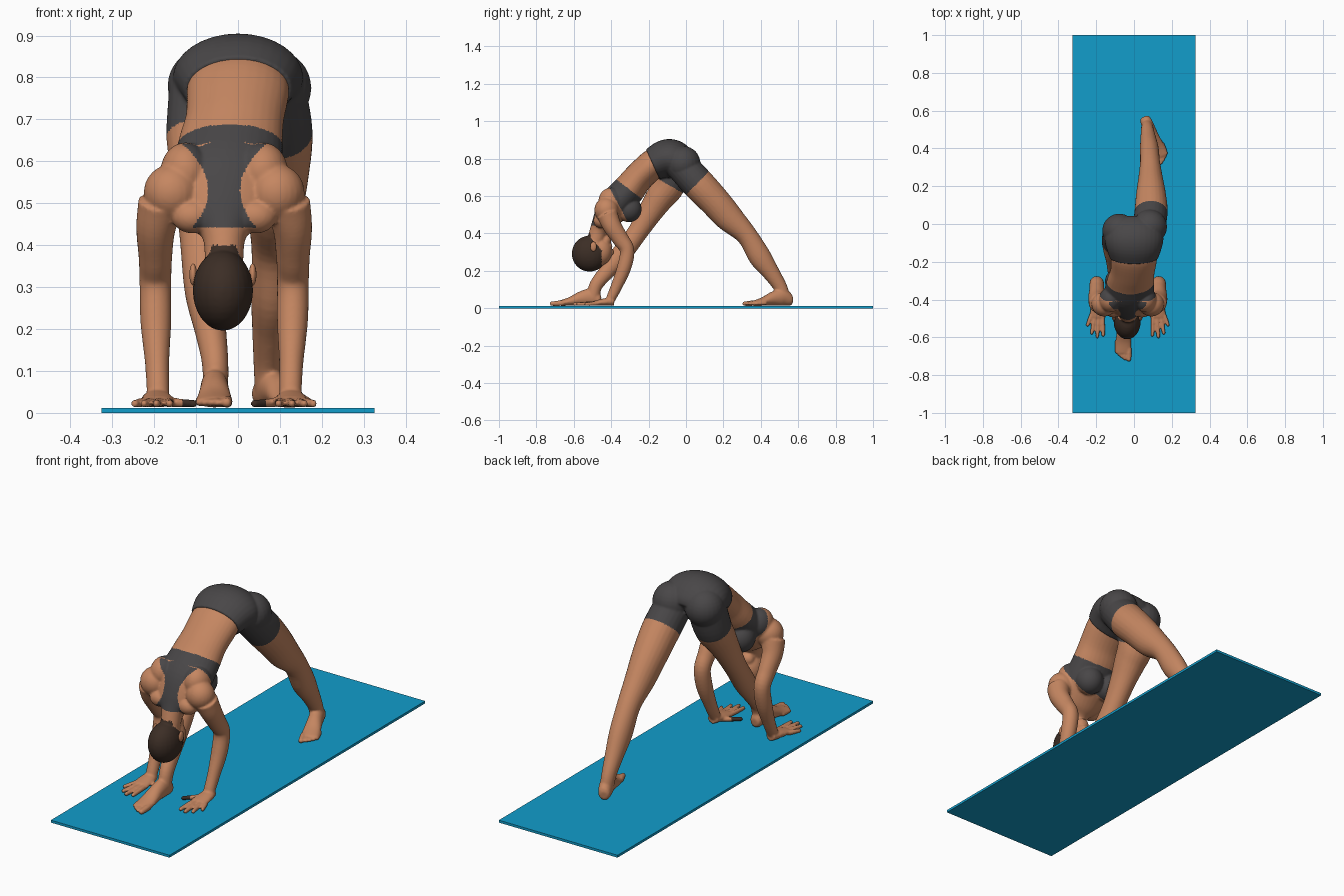
import bpy, bmesh, math
from mathutils import Vector, Matrix

if "Cube" in bpy.data.objects:
    bpy.data.objects.remove(bpy.data.objects["Cube"])

CX = -0.033  # centre line of chest and head


def material(name, rgb):
    m = bpy.data.materials.new(name)
    m.diffuse_color = (*rgb, 1)
    m.use_nodes = True
    m.node_tree.nodes["Principled BSDF"].inputs["Base Color"].default_value = m.diffuse_color
    return m


SKIN = material("skin", (0.56, 0.24, 0.12))
CLOTH = material("charcoal cloth", (0.066, 0.062, 0.064))
HAIR = material("dark brown hair", (0.045, 0.027, 0.019))
BLUE = material("blue mat", (0.006, 0.34, 0.6))


def loft(bm, keys, steps=5, seg=24):
    """Closed tube through (x, y, z, half width, half depth) sections, splined."""
    k = [Vector(p) for p in keys]
    k = [2 * k[0] - k[1]] + k + [2 * k[-1] - k[-2]]
    pts = []
    for i in range(1, len(k) - 2):
        a, b, c, d = k[i - 1:i + 3]
        for j in range(steps):
            t = j / steps
            pts.append(0.5 * (2 * b + (c - a) * t + (2 * a - 5 * b + 4 * c - d) * t * t
                              + (3 * b - a - 3 * c + d) * t ** 3))
    pts.append(k[-2])
    rings = []
    for i, p in enumerate(pts):
        q, r = pts[min(i + 1, len(pts) - 1)], pts[max(i - 1, 0)]
        tan = Vector(q[:3]) - Vector(r[:3])
        tan.normalize()
        side = Vector((1, 0, 0))
        side = (side - tan * side.dot(tan)).normalized()
        up = tan.cross(side)
        rings.append([bm.verts.new(Vector(p[:3]) + side * p[3] * math.cos(w) + up * p[4] * math.sin(w))
                      for w in (2 * math.pi * n / seg for n in range(seg))])
    for r0, r1 in zip(rings, rings[1:]):
        for n in range(seg):
            m = (n + 1) % seg
            bm.faces.new((r0[n], r0[m], r1[m], r1[n]))
    bm.faces.new(rings[0][::-1])
    bm.faces.new(rings[-1])


def ball(bm, c, r):
    r = r if isinstance(r, tuple) else (r, r, r)
    bmesh.ops.create_uvsphere(bm, u_segments=24, v_segments=16, radius=1,
                              matrix=Matrix.Translation(c) @ Matrix.Diagonal((*r, 1)))


def digit(bm, a, b, r):
    """Rounded finger or toe from a to b."""
    a, b = Vector(a), Vector(b)
    loft(bm, [(*a, r, r), (*(a.lerp(b, 0.5)), r, r), (*b, r * 0.85, r * 0.85)], 3, 12)
    ball(bm, b, r * 0.85)


def finish(name, bm, mats, rule=None, voxel=0.005):
    """Fuse the overlapping volumes, smooth them, then colour faces by rule."""
    bmesh.ops.recalc_face_normals(bm, faces=bm.faces)
    me = bpy.data.meshes.new(name)
    bm.to_mesh(me)
    bm.free()
    ob = bpy.data.objects.new(name, me)
    bpy.context.collection.objects.link(ob)
    if voxel:
        mod = ob.modifiers.new("fuse", 'REMESH')
        mod.mode, mod.voxel_size = 'VOXEL', voxel
        mod = ob.modifiers.new("soften", 'SMOOTH')
        mod.factor, mod.iterations = 0.5, 6
        bpy.context.view_layer.update()
        dg = bpy.context.evaluated_depsgraph_get()
        new = bpy.data.meshes.new_from_object(ob.evaluated_get(dg))
        ob.modifiers.clear()
        ob.data = new
    ob.data.materials.clear()
    for m in mats:
        ob.data.materials.append(m)
    for p in ob.data.polygons:
        p.use_smooth = True
        p.material_index = rule(p.center) if rule else 0
    return ob


# Mat
bpy.ops.mesh.primitive_cube_add(size=1, location=(0, 0, 0.006))
mat = bpy.context.object
mat.name = "mat"
mat.scale = (0.65, 2, 0.012)
mat.data.materials.append(BLUE)

# ---- Upper body: torso, head, arms, hands
bm = bmesh.new()
loft(bm, [(0, -.13, .80, .11, .072), (0, -.178, .77, .122, .08), (-.008, -.253, .70, .117, .08),
          (-.018, -.305, .635, .125, .086), (-.028, -.375, .555, .13, .09),
          (CX, -.43, .475, .105, .07), (CX, -.462, .425, .055, .05),
          (CX, -.48, .37, .046, .046), (CX, -.49, .32, .045, .045)], seg=32)
HX = -0.036
ball(bm, (HX, -.515, .292), (.072, .096, .096))   # cranium
ball(bm, (HX, -.457, .305), (.057, .062, .075))   # face
ball(bm, (HX, -.43, .362), (.034, .03, .032))     # chin
ball(bm, (HX, -.399, .30), (.013, .014, .018))    # nose
ball(bm, (HX, -.405, .333), (.022, .012, .012))   # mouth

for s in (-1, 1):
    X = lambda d: CX + s * d
    ball(bm, (X(.055), -.305, .53), (.066, .068, .07))      # breast
    ball(bm, (X(.092), -.40, .575), (.06, .068, .07))       # side of the back
    ball(bm, (X(.125), -.425, .525), (.067, .065, .068))    # shoulder
    ball(bm, (X(.075), -.455, .468), (.05, .04, .04))       # shoulder slope
    arm = [(.15, -.42, .50, .056, .056), (.163, -.395, .44, .047, .05),
           (.164, -.35, .37, .040, .044), (.164, -.315, .31, .038, .039),
           (.163, -.33, .22, .037, .038), (.16, -.37, .12, .029, .031),
           (.158, -.40, .055, .027, .026), (.158, -.405, .038, .026, .022)]
    loft(bm, [(X(p[0]), *p[1:]) for p in arm])
    palm = [(.158, -.385, .036, .025, .022), (.16, -.43, .034, .036, .02),
            (.16, -.495, .026, .042, .013)]
    loft(bm, [(X(p[0]), *p[1:]) for p in palm])
    for base, y0, tip, y1 in ((.03, -.475, .053, -.535), (.012, -.48, .031, -.577),
                              (-.007, -.48, .002, -.597), (-.026, -.475, -.03, -.588),
                              (-.015, -.42, -.088, -.485)):
        digit(bm, (X(.16 + base), y0, .026), (X(.16 + tip), y1, .022), .0112)


def upper_colour(c):
    x, y, z = c
    d = abs(x - CX)
    # hair: back and crown of the head
    if d < .1 and z < .40 and y < -.39:
        edge = -.45 if z < .31 else -.45 - .9 * (z - .31)
        return 2 if y < max(edge, -.51) else 0
    # bra: band between two slanted planes plus the racer back
    if z > .442 and z < .687 - .764 * (y + .37):
        if y > -.415 + .538 * (.655 - z):
            return 1 if d < .15 else 0
        if y < -.41 and d < .038 + 5 * (z - .53) ** 2:
            return 1
    return 0


finish("upper_body", bm, (SKIN, CLOTH, HAIR), upper_colour)

# Ears
for s, n in ((-1, "right_ear"), (1, "left_ear")):
    bm = bmesh.new()
    ball(bm, (HX + s * .071, -.495, .33), (.009, .017, .026))
    finish(n, bm, (SKIN,), voxel=0)

# ---- Lower body: hips, legs, feet
bm = bmesh.new()
loft(bm, [(0, -.178, .77, .129, .087), (0, -.115, .797, .15, .102), (0, -.07, .797, .155, .104),
          (0, -.02, .775, .14, .088), (0, .01, .755, .10, .06)], seg=32)
ball(bm, (.083, -.015, .775), .092)    # buttocks
ball(bm, (-.078, -.035, .78), .09)
# back leg
loft(bm, [(.075, -.04, .78, .085, .085), (.09, .06, .67, .088, .088), (.09, .15, .575, .08, .083),
          (.088, .23, .485, .067, .076), (.085, .325, .39, .053, .056), (.081, .395, .275, .05, .06),
          (.075, .455, .19, .041, .046), (.07, .503, .115, .033, .037), (.07, .522, .055, .03, .036)])
# front leg
loft(bm, [(-.075, -.055, .77, .09, .088), (-.085, -.09, .66, .086, .086), (-.088, -.14, .59, .074, .077),
          (-.089, -.19, .515, .06, .066), (-.088, -.26, .405, .05, .054), (-.08, -.345, .29, .047, .054),
          (-.066, -.42, .20, .038, .043), (-.055, -.48, .125, .032, .036), (-.053, -.50, .055, .03, .035)])


def foot(ax, ay, angle, inner):
    """Foot whose ankle is at (ax, ay), turned by angle; inner is the big toe side."""
    fx, fy = math.sin(angle), -math.cos(angle)
    lx, ly = -fy * inner, fx * inner
    P = lambda u, f, z: (ax + fx * f + lx * u, ay + fy * f + ly * u, z)
    loft(bm, [(*P(0, -.048, .042), .018, .02), (*P(0, -.035, .044), .028, .032),
              (*P(0, .01, .058), .033, .046), (*P(0, .06, .052), .035, .038),
              (*P(0, .12, .036), .041, .023), (*P(0, .18, .026), .042, .013)])
    for u, f, r in ((.029, .215, .0145), (.007, .21, .011), (-.009, .2, .0105),
                    (-.023, .188, .0105), (-.036, .175, .0105)):
        digit(bm, P(u, f - .06, .028), P(u, f, .0245), r)


foot(-.056, -.502, 0, 1)
foot(.072, .523, math.radians(22), -1)


def lower_colour(c):
    x, y, z = c
    # shorts: above the slanted hem of each leg
    if x > 0.002:
        return 1 if z > .607 + 1.025 * y and z > .59 else 0
    return 1 if z > .612 - .57 * (y + .01) else 0


finish("lower_body", bm, (SKIN, CLOTH), lower_colour)
